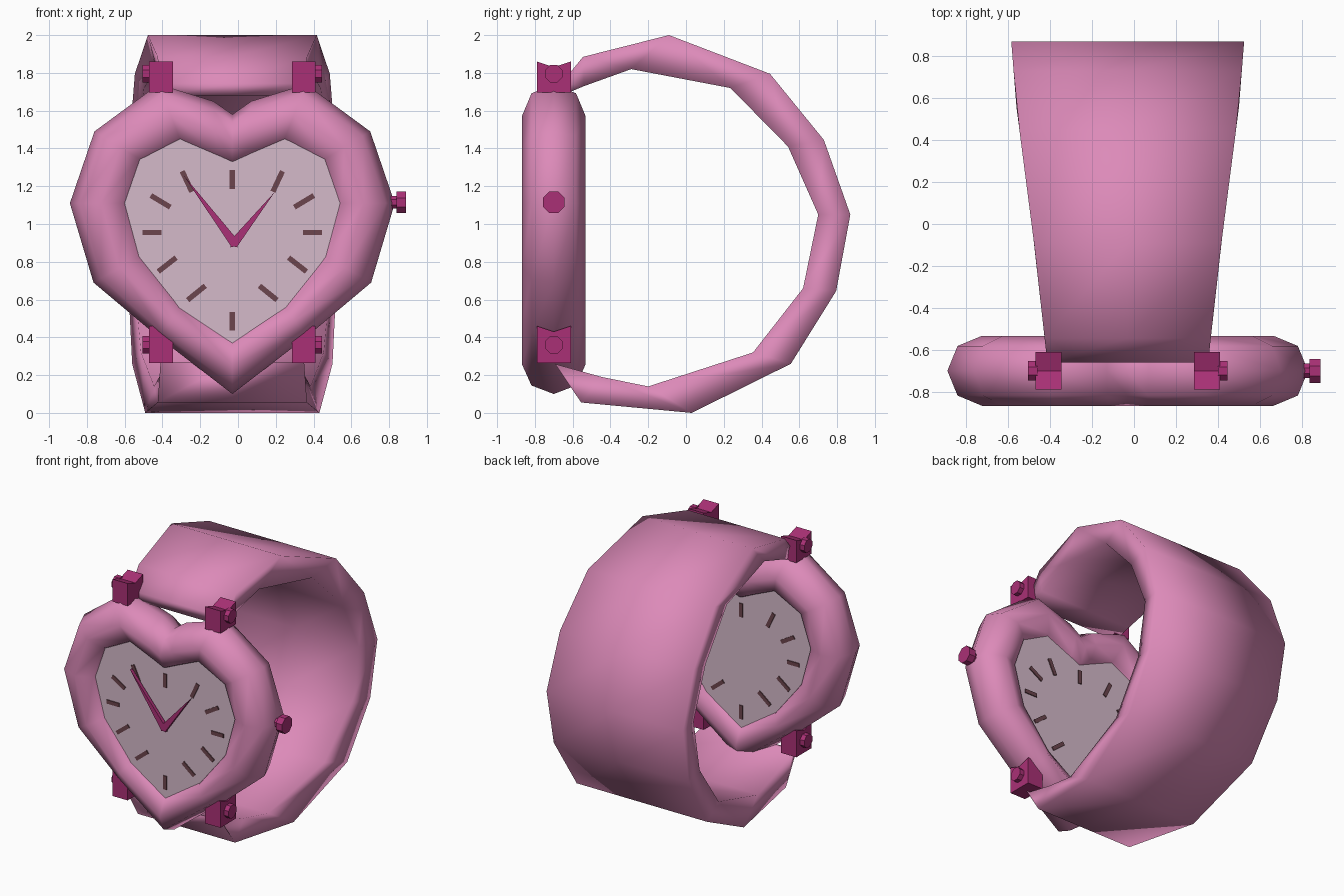
import bpy, bmesh, math
from mathutils import Vector, Matrix

if "Cube" in bpy.data.objects:
    bpy.data.objects.remove(bpy.data.objects["Cube"])

CX, CY = -0.03, -0.70   # symmetry line and middle plane of the watch case


def material(name, rgb):
    m = bpy.data.materials.new(name)
    m.diffuse_color = (*rgb, 1)
    m.use_nodes = True
    m.node_tree.nodes["Principled BSDF"].inputs["Base Color"].default_value = m.diffuse_color
    return m


PINK = material("pink", (0.72, 0.255, 0.485))
DIAL = material("pale_pink_grey", (0.66, 0.49, 0.59))
MAGENTA = material("dark_magenta", (0.40, 0.03, 0.18))
BROWN = material("dark_brown", (0.15, 0.06, 0.075))


def finish(name, bm, mat, smooth=False):
    bmesh.ops.recalc_face_normals(bm, faces=bm.faces)
    me = bpy.data.meshes.new(name)
    bm.to_mesh(me)
    bm.free()
    me.materials.append(mat)
    for p in me.polygons:
        p.use_smooth = smooth
    ob = bpy.data.objects.new(name, me)
    bpy.context.collection.objects.link(ob)
    return ob


def loft(name, rings, mat, closed, smooth=True):
    """Skin a list of point rings; closed joins last ring to first."""
    bm = bmesh.new()
    vs = [[bm.verts.new(p) for p in r] for r in rings]
    n, k = len(vs), len(vs[0])
    for i in range(n if closed else n - 1):
        a, b = vs[i], vs[(i + 1) % n]
        for j in range(k):
            bm.faces.new((a[j], a[(j + 1) % k], b[(j + 1) % k], b[j]))
    if not closed:
        bm.faces.new(vs[0])
        bm.faces.new(vs[-1])
    return finish(name, bm, mat, smooth)


def plate(name, pts, y0, y1, mat):
    """Prism from an (x, z) outline between two y planes."""
    return loft(name, [[(x, y, z) for x, z in pts] for y in (y0, y1)], mat, False, False)


def knob(name, x0, x1, r, z, mat):
    """Eight-sided cylinder along x."""
    rings = [[(x, CY + r * math.cos(a), z + r * math.sin(a))
              for a in [(j + 0.5) * math.pi / 4 for j in range(8)]] for x in (x0, x1)]
    return loft(name, rings, mat, False, False)


# Heart outlines: half profiles from bottom tip to cleft, x relative to CX
outer = [(0, .10), (.39, .40), (.735, .69), (.86, 1.11), (.73, 1.49), (.39, 1.74), (.10, 1.65), (0, 1.58)]
inner = [(0, .375), (.28, .56), (.49, .83), (.565, 1.11), (.485, 1.34), (.275, 1.445), (.08, 1.36), (0, 1.325)]


def mirrored(half):
    full = half + [(-x, z) for x, z in half[-2:0:-1]]
    return [Vector((x + CX, z)) for x, z in full]


pairs = list(zip(mirrored(outer), mirrored(inner)))

# Heart-shaped case: octagonal tube swept around the heart
rings = []
for o, i in pairs:
    ring = []
    for j in range(8):
        a = j * math.pi / 4
        p = o.lerp(i, 1.12 * (1 - math.cos(a)) / 2)
        ring.append((p.x, CY + 0.167 * math.sin(a), p.y))
    rings.append(ring)
loft("heart_case", rings, PINK, True)

# Dial slab, its rim buried in the case
plate("dial", [o.lerp(i, 0.9) for o, i in pairs], CY - 0.1, CY + 0.1, DIAL)

# Hour marks, passing through the dial
marks = [(0, 1.235, 90), (.24, 1.225, 65), (.38, 1.12, 31), (.425, .955, 0),
         (.345, .785, -38), (.19, .635, -39), (0, .485, 90)]
for k, (x, z, deg) in enumerate(marks):
    for s in ((1, -1) if x else (1,)):
        rot = Matrix.Rotation(math.radians(deg), 2)
        hl = .05 if x == 0 or deg == 0 else .06
        pts = [rot @ Vector(c) for c in ((-hl, -.014), (hl, -.014), (hl, .014), (-hl, .014))]
        plate(f"hour_mark_{k}", [(CX + s * (x + p.x), z + p.y) for p in pts], CY - .107, CY + .107, BROWN)

# Tapered hands
for name, tip in (("minute_hand", (-.29, 1.26)), ("hour_hand", (.195, 1.17))):
    base, t = Vector((-.02, .90)), Vector(tip)
    d = (t - base).normalized()
    side = Vector((-d.y, d.x)) * .024
    plate(name, [base - d * .03, base + side, t, base - side], CY - .14, CY - .115, MAGENTA)

# Lugs with notched tops, and their pins
for row, (z0, z1, zp) in {"upper": (1.695, 1.86, 1.795), "lower": (.265, .46, .36)}.items():
    for s in (-1, 1):
        prof = [(-.09, z0), (.09, z0), (.09, z1), (0, z1 - .03), (-.09, z1)]
        loft(f"{row}_lug", [[(CX + s * x, CY + y, z) for y, z in prof] for x in (.315, .44)],
             MAGENTA, False, False)
        knob(f"{row}_lug_pin", CX + s * .43, CX + s * .475, .05, zp, MAGENTA)

# Crown on the right side
knob("crown_stem", .79, .85, .037, 1.115, MAGENTA)
knob("crown", .838, .89, .062, 1.115, MAGENTA)

# Strap: outer and inner (y, z) profiles, widening toward the back
s_out = [(-.66, 1.745), (-.545, 1.885), (-.09, 2), (.445, 1.795), (.73, 1.445), (.87, 1.05),
         (.795, .645), (.555, .26), (.03, 0), (-.555, .055), (-.70, .268)]
s_in = [(-.66, 1.68), (-.54, 1.73), (-.29, 1.82), (.235, 1.72), (.54, 1.41), (.70, 1.05),
        (.62, .66), (.355, .32), (-.20, .14), (-.445, .19), (-.69, .258)]


def half_width(y):
    pts = [(-.7, .38), (-.6, .39), (0, .457), (.55, .53), (.88, .556)]
    for (a, wa), (b, wb) in zip(pts, pts[1:]):
        if y <= b:
            return wa + (wb - wa) * (y - a) / (b - a)
    return pts[-1][1]


rings = []
for (yo, zo), (yi, zi) in zip(s_out, s_in):
    wo, wi = half_width(yo), half_width(yi) - .02
    rings.append([(CX - wo, yo, zo), (CX, yo, zo), (CX + wo, yo, zo),
                  (CX + wi, yi, zi), (CX, yi, zi), (CX - wi, yi, zi)])
loft("strap", rings, PINK, False)
